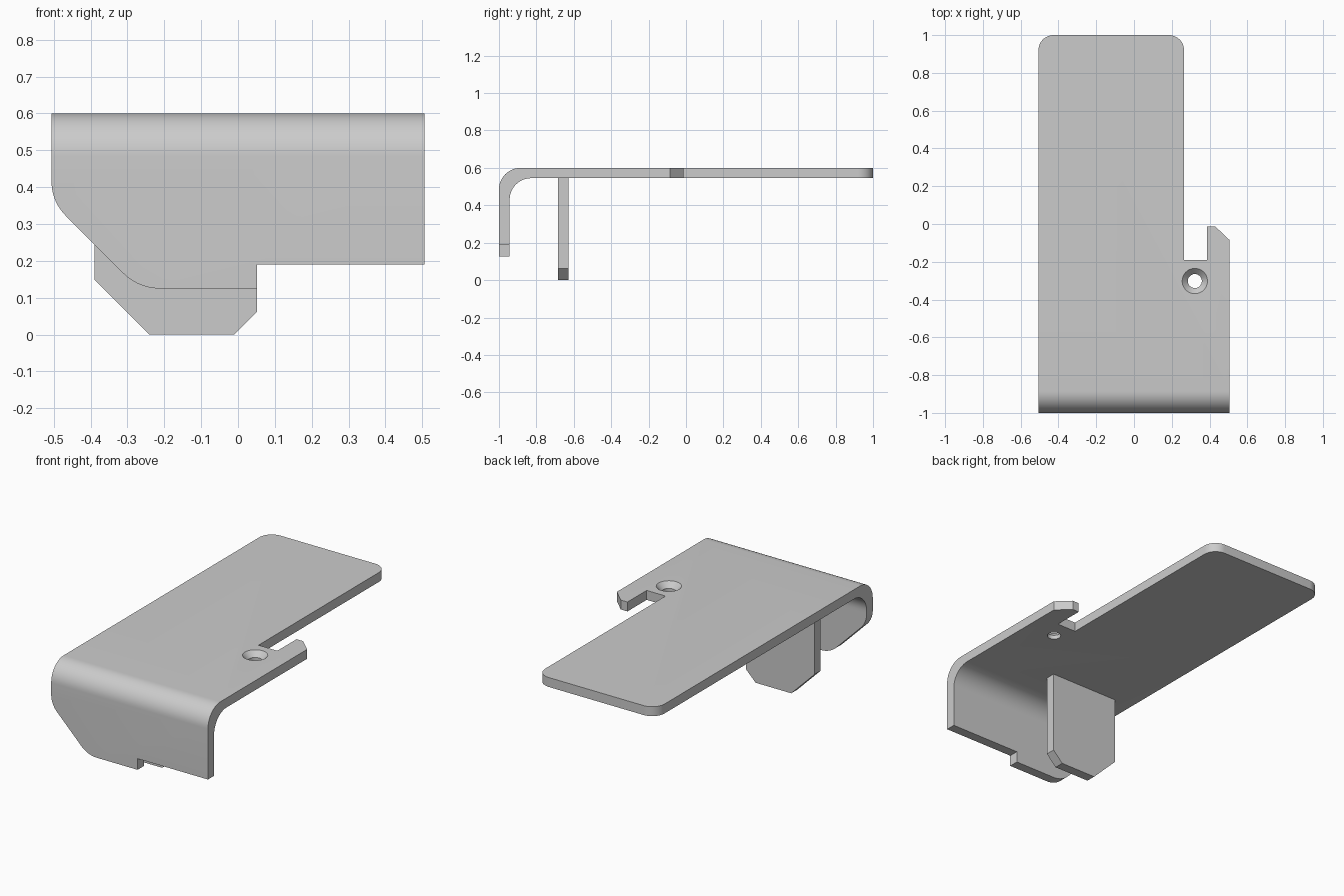
import bpy, bmesh, math
from mathutils import Vector

old = bpy.data.objects.get("Cube")
if old:
    bpy.data.objects.remove(old, do_unlink=True)

grey = bpy.data.materials.new("plain_grey")
grey.use_nodes = True
grey.diffuse_color = (0.6, 0.6, 0.6, 1)
grey.node_tree.nodes["Principled BSDF"].inputs["Base Color"].default_value = (0.6, 0.6, 0.6, 1)


def outline(corners, steps=12):
    """Polygon from (a, b) or (a, b, fillet_radius) corners."""
    out = []
    for i, c in enumerate(corners):
        p = Vector(c[:2])
        if len(c) == 2:
            out.append(p)
            continue
        to_prev = (Vector(corners[i - 1][:2]) - p).normalized()
        to_next = (Vector(corners[(i + 1) % len(corners)][:2]) - p).normalized()
        half = to_prev.angle(to_next) / 2
        centre = p + (to_prev + to_next).normalized() * c[2] / math.sin(half)
        start = p + to_prev * c[2] / math.tan(half) - centre
        end = p + to_next * c[2] / math.tan(half) - centre
        for k in range(steps + 1):
            t = k / steps
            sweep = math.pi - 2 * half
            arc = (start * math.sin((1 - t) * sweep) + end * math.sin(t * sweep)) / math.sin(sweep)
            out.append(centre + arc)
    return out


def finish(name, bm):
    bmesh.ops.recalc_face_normals(bm, faces=bm.faces)
    mesh = bpy.data.meshes.new(name)
    bm.to_mesh(mesh)
    bm.free()
    mesh.materials.append(grey)
    obj = bpy.data.objects.new(name, mesh)
    bpy.context.collection.objects.link(obj)
    return obj


def prism(name, corners, axis, lo, hi):
    """Extrude an outline along axis 0, 1 or 2."""
    bm = bmesh.new()
    verts = []
    for p in outline(corners):
        co = list(p)
        co.insert(axis, lo)
        verts.append(bm.verts.new(co))
    face = bm.faces.new(verts)
    move = Vector((0, 0, 0))
    move[axis] = hi - lo
    ext = bmesh.ops.extrude_face_region(bm, geom=[face])
    bmesh.ops.translate(bm, vec=move, verts=[v for v in ext["geom"] if isinstance(v, bmesh.types.BMVert)])
    return finish(name, bm)


def lathe(name, centre, profile, segments=48):
    """Revolve (radius, z) points about a vertical axis."""
    bm = bmesh.new()
    rings = [[bm.verts.new((centre[0] + r * math.cos(math.tau * i / segments),
                            centre[1] + r * math.sin(math.tau * i / segments), z))
              for i in range(segments)] for r, z in profile]
    for a, b in zip(rings, rings[1:]):
        for i in range(segments):
            j = (i + 1) % segments
            bm.faces.new((a[i], a[j], b[j], b[i]))
    bm.faces.new(rings[0])
    bm.faces.new(rings[-1])
    return finish(name, bm)


def combine(target, tool, operation):
    mod = target.modifiers.new(operation.lower(), "BOOLEAN")
    mod.operation = operation
    mod.solver = "EXACT"
    mod.object = tool
    bpy.context.view_layer.objects.active = target
    bpy.ops.object.modifier_apply(modifier=mod.name)
    bpy.data.objects.remove(tool, do_unlink=True)


SIDE, TOP, UNDER = 0.506, 0.6, 0.545

# Bent sheet: top plate turning down into the front flange
bracket = prism("bent_bracket", [
    (1.1, TOP), (-1, TOP, 0.115), (-1, -0.1), (-0.943, -0.1),
    (-0.943, UNDER, 0.115), (1.1, UNDER)], 0, -0.6, 0.6)

# Plan shape: rounded rear end, notch and side hook
plan = prism("plan_trim", [
    (-SIDE, -1.1), (SIDE, -1.1), (SIDE, -0.085), (0.43, -0.013), (0.387, -0.013),
    (0.387, -0.19), (0.265, -0.19), (0.265, 1, 0.08), (-SIDE, 1, 0.08)], 2, -0.5, 1)
combine(bracket, plan, "INTERSECT")

# Flange shape: slanted right corner and stepped lower edge
flange = prism("flange_trim", [
    (-SIDE, 0.7), (-SIDE, 0.361, 0.13), (-0.27, 0.125, 0.14), (0.052, 0.125),
    (0.052, 0.19), (0.6, 0.19), (0.6, 0.7)], 1, -1.2, 1.2)
combine(bracket, flange, "INTERSECT")

# Hanging tab under the plate
tab = prism("hanging_tab", [
    (-0.39, 0.57), (-0.39, 0.15), (-0.24, 0), (-0.01, 0),
    (0.052, 0.062), (0.052, 0.57)], 1, -0.685, -0.628)
combine(bracket, tab, "UNION")

# Countersunk screw hole
hole = lathe("screw_hole", (0.322, -0.302), [
    (0.037, 0.5), (0.037, 0.569), (0.067, TOP), (0.077, 0.61)])
combine(bracket, hole, "DIFFERENCE")

bpy.ops.object.select_all(action="DESELECT")
bracket.select_set(True)
bpy.context.view_layer.objects.active = bracket
bpy.ops.object.shade_smooth_by_angle(angle=math.radians(25))
